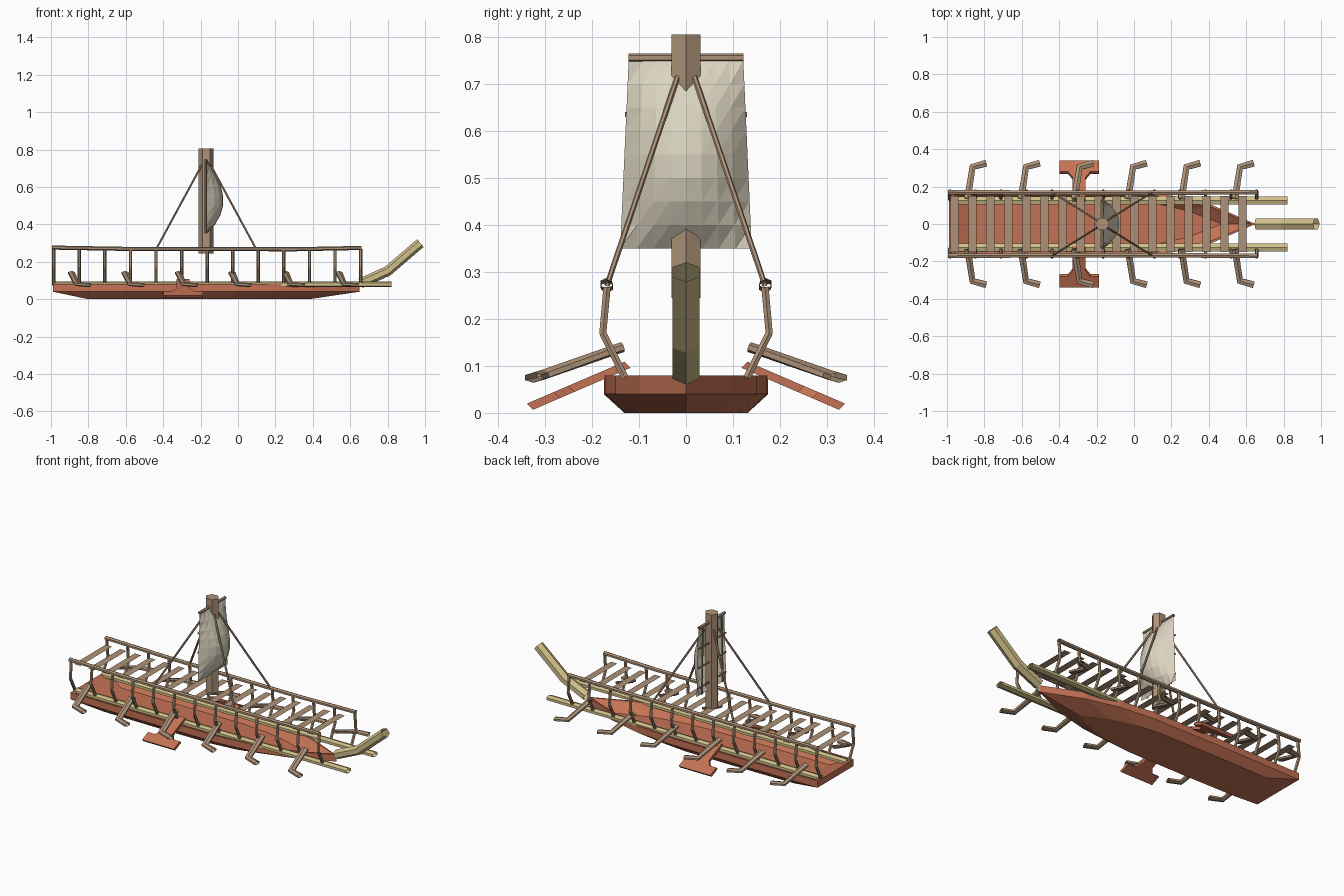
import bpy, bmesh, math
from mathutils import Vector

cube = bpy.data.objects.get("Cube")
if cube:
    bpy.data.objects.remove(cube)


def material(name, rgb):
    m = bpy.data.materials.new(name)
    m.use_nodes = True
    m.diffuse_color = (*rgb, 1)
    m.node_tree.nodes["Principled BSDF"].inputs["Base Color"].default_value = (*rgb, 1)
    return m


WOOD = material("tan wood", (0.42, 0.29, 0.19))
LOG = material("yellow wood", (0.64, 0.53, 0.25))
RED = material("red hull", (0.56, 0.17, 0.09))
CLOTH = material("sail cloth", (0.70, 0.65, 0.52))


def finish(name, bm, mat, fix=True):
    if fix:
        bmesh.ops.recalc_face_normals(bm, faces=bm.faces)
    me = bpy.data.meshes.new(name)
    bm.to_mesh(me)
    bm.free()
    me.materials.append(mat)
    ob = bpy.data.objects.new(name, me)
    bpy.context.scene.collection.objects.link(ob)
    return ob


def bridge(bm, a, b):
    n = len(a)
    for i in range(n):
        bm.faces.new((a[i], a[(i + 1) % n], b[(i + 1) % n], b[i]))


def tubes(name, paths, wide, tall, mat, caps=False):
    """Six-sided tubes along each path, flattened to wide by tall."""
    bm = bmesh.new()
    for path in paths:
        pts = [Vector(p) for p in path]
        rings = []
        for i, p in enumerate(pts):
            before = (p - pts[i - 1]).normalized() if i else Vector()
            after = (pts[i + 1] - p).normalized() if i < len(pts) - 1 else Vector()
            t = (before + after).normalized()
            ref = Vector((1, 0, 0)) if abs(t.z) > 0.85 else Vector((0, 0, 1))
            side = t.cross(ref).normalized()
            up = side.cross(t)
            ring = []
            for k in range(6):
                a = math.pi / 6 + k * math.pi / 3
                ring.append(bm.verts.new(p + side * wide * math.cos(a) + up * tall * math.sin(a)))
            rings.append(ring)
        for a, b in zip(rings, rings[1:]):
            bridge(bm, a, b)
        if caps:
            bm.faces.new(rings[0])
            bm.faces.new(rings[-1])
    return finish(name, bm, mat)


SIDES = (1, -1)

# Hull: blunt stern, pointed bow, sloped underside and hollow inside
half = [(-0.99, 0.17), (-0.5, 0.175), (0.0, 0.172), (0.22, 0.15), (0.42, 0.1)]
outline = half + [(0.65, 0)] + [(x, -y) for x, y in reversed(half)]


def hull_ring(bm, z, stern, bow, width):
    f = (bow - stern) / 1.64
    return [bm.verts.new((stern + (x + 0.99) * f, y * width, z)) for x, y in outline]


bm = bmesh.new()
rings = [hull_ring(bm, *r) for r in ((0, -0.8, 0.38, 0.75), (0.04, -0.99, 0.65, 1),
                                     (0.08, -0.99, 0.65, 1), (0.08, -0.975, 0.63, 0.94),
                                     (0.03, -0.86, 0.47, 0.72))]
for a, b in zip(rings, rings[1:]):
    bridge(bm, a, b)
bm.faces.new(rings[0])
bm.faces.new(rings[-1])
finish("hull", bm, RED)

# Side logs and the raised prow
tubes("side_logs", [[(-0.98, s * 0.126, 0.079), (0.82, s * 0.126, 0.079)] for s in SIDES],
      0.025, 0.015, LOG)
tubes("prow", [[(0.655, 0, 0.085), (0.8, 0, 0.15), (0.975, 0, 0.3)]], 0.033, 0.027, LOG)

# Railing: bent posts and a slightly sagging rail on each side
posts = [[(-0.985 + 0.1367 * i, s * 0.13, 0.075), (-0.985 + 0.1367 * i, s * 0.177, 0.17),
          (-0.985 + 0.1367 * i, s * 0.168, 0.268)] for i in range(13) for s in SIDES]
tubes("rail_posts", posts, 0.009, 0.009, WOOD)
tubes("rails", [[(-0.995, s * 0.17, 0.276), (-0.6, s * 0.168, 0.269), (0.3, s * 0.168, 0.267),
                 (0.66, s * 0.17, 0.274)] for s in SIDES], 0.014, 0.011, WOOD)

# Deck of loose cross planks
bm = bmesh.new()
for i in range(17):
    x = -0.96 + 0.0963 * i
    bm.faces.new([bm.verts.new((x + dx, y, 0.245)) for dx, y in
                  ((-0.021, -0.15), (0.021, -0.15), (0.021, 0.15), (-0.021, 0.15))])
finish("deck_planks", bm, WOOD, False)

# Oars
oars = []
for i in range(6):
    x = 0.286 * i
    for s in SIDES:
        oars.append([(x - 0.89, s * 0.135, 0.14), (x - 0.863, s * 0.305, 0.081),
                     (x - 0.79, s * 0.325, 0.075)])
tubes("oars", oars, 0.021, 0.011, WOOD)

# Steering paddles: sloping T-shaped plates
profile = [(0.035, 0.13), (0.035, 0.25), (0.06, 0.28), (0.105, 0.28), (0.105, 0.338)]
profile += [(-x, y) for x, y in reversed(profile)]
for s, label in ((1, "back"), (-1, "front")):
    bm = bmesh.new()
    layers = []
    for lift in (0, 0.013):
        layers.append([bm.verts.new((x - 0.293, s * (y - 0.012 + lift),
                                     0.096 - (y - 0.13) * 0.43 + lift)) for x, y in profile])
        bm.faces.new(layers[-1])
    bridge(bm, *layers)
    finish(label + "_steering_paddle", bm, RED)

# Mast, yard and stays
tubes("mast", [[(-0.17, 0, 0.245), (-0.17, 0, 0.805)]], 0.036, 0.04, WOOD, True)
tubes("yard", [[(-0.17, -0.122, 0.756), (-0.17, 0.122, 0.756)]], 0.009, 0.009, WOOD)
tubes("stays", [[(-0.17 + d * 0.025, s * 0.018, 0.715), (-0.17 + d * 0.265, s * 0.168, 0.272)]
                for d in SIDES for s in SIDES], 0.006, 0.006, WOOD)

# Sail: a faceted sheet bellied towards the bow
N = 8
bm = bmesh.new()
grid = []
for j in range(N + 1):
    v = j / N
    row = []
    for i in range(N + 1):
        u = 2 * i / N - 1
        belly = 0.09 * math.sin(math.pi * v ** 0.85) * (1 - abs(u) ** 2.2)
        row.append(bm.verts.new((-0.168 + belly, u * (0.14 - 0.018 * v), 0.35 + 0.4 * v)))
    grid.append(row)
for j in range(N):
    for i in range(N):
        a, b, c, d = grid[j][i], grid[j][i + 1], grid[j + 1][i + 1], grid[j + 1][i]
        bm.faces.new((a, b, c))
        bm.faces.new((a, c, d))
finish("sail", bm, CLOTH, False)

# Rope lattice behind the sail
lattice = [[(-0.174, -0.13, z), (-0.174, 0.13, z)] for z in (0.4, 0.52, 0.635)]
lattice += [[(-0.174, s * 0.098, 0.352), (-0.174, s * 0.09, 0.75)] for s in SIDES]
tubes("sail_ropes", lattice, 0.005, 0.005, WOOD)
